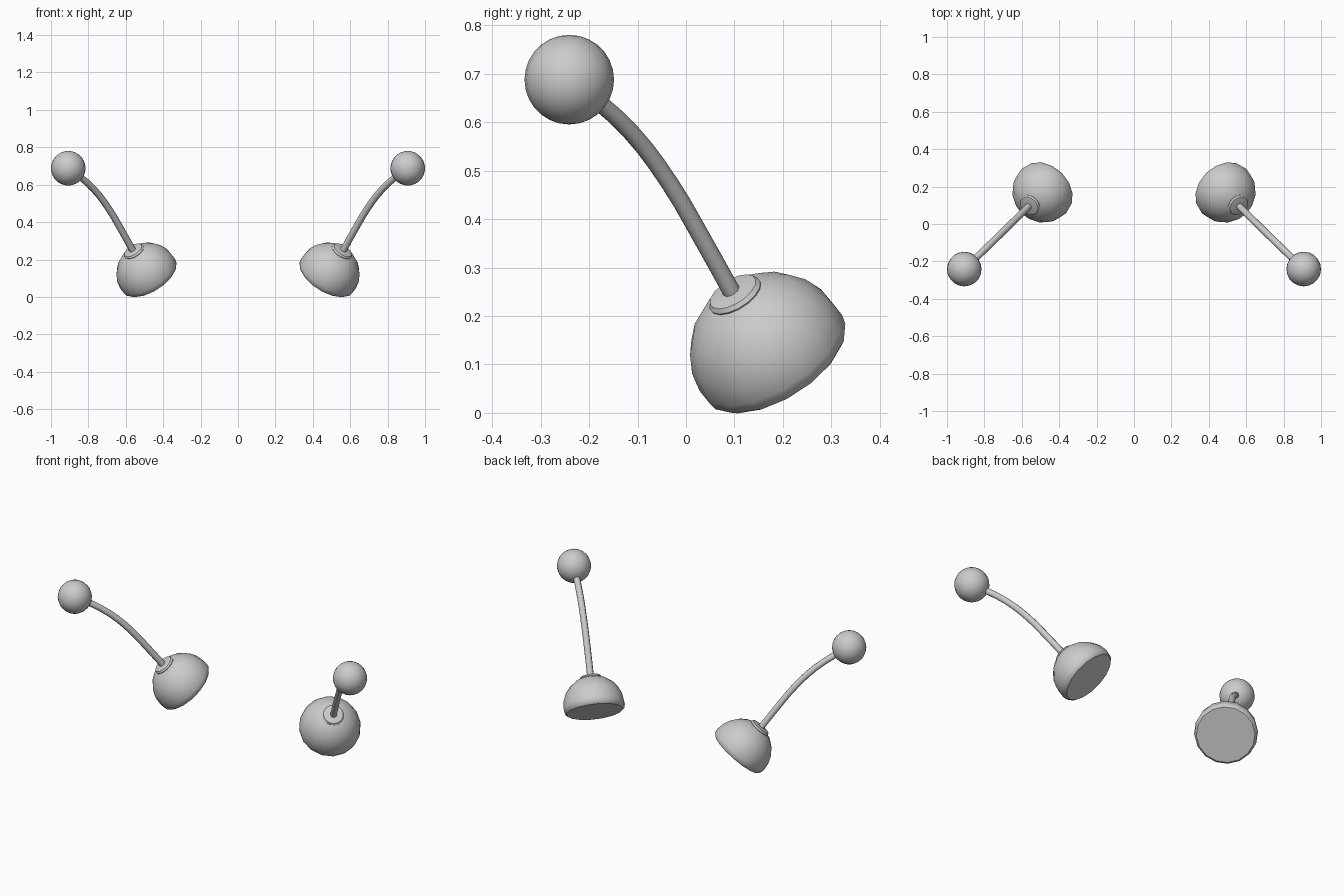
import bpy, bmesh
from math import sin, cos, pi, radians
from mathutils import Vector, Matrix

if "Cube" in bpy.data.objects:
    bpy.data.objects.remove(bpy.data.objects["Cube"])

AXIS = Vector((0.466, -0.466, 0.752)).normalized()   # tilt of each dome
CENTRE = Vector((0.483, 0.175, 0.124))               # sphere centre of right dome
R = 0.168


def finish(obj, angle=40):
    """Smooth shading and a mirrored copy on the left side."""
    bpy.ops.object.select_all(action='DESELECT')
    obj.select_set(True)
    bpy.context.view_layer.objects.active = obj
    bpy.ops.object.shade_smooth_by_angle(angle=radians(angle))
    mod = obj.modifiers.new("mirror", 'MIRROR')
    mod.use_mirror_merge = False


def lathe(name, profile, sides, matrix):
    """Revolve (radius, height) points about local z, closing both ends."""
    bm = bmesh.new()
    rings = [[bm.verts.new((r * cos(2 * pi * i / sides), r * sin(2 * pi * i / sides), h))
              for i in range(sides)] if r > 0 else [bm.verts.new((0, 0, h))]
             for r, h in profile]
    for a, b in zip(rings, rings[1:]):
        for i in range(sides):
            j = (i + 1) % sides
            if len(b) == 1:
                bm.faces.new((a[i], a[j], b[0]))
            else:
                bm.faces.new((a[i], a[j], b[j], b[i]))
    bm.faces.new(rings[0][::-1])
    if len(rings[-1]) > 1:
        bm.faces.new(rings[-1])
    bm.transform(matrix)
    bmesh.ops.recalc_face_normals(bm, faces=bm.faces)
    mesh = bpy.data.meshes.new(name)
    bm.to_mesh(mesh)
    bm.free()
    obj = bpy.data.objects.new(name, mesh)
    bpy.context.collection.objects.link(obj)
    finish(obj)


tilt = Matrix.Translation(CENTRE) @ AXIS.to_track_quat('Z', 'Y').to_matrix().to_4x4()

# Dome with a rounded rim and flat underside
dome = [(0.154, -0.031), (0.164, -0.022)]
dome += [(R * cos(t * pi / 12), R * sin(t * pi / 12)) for t in range(6)] + [(0, R)]
lathe("dome", dome, 16, tilt)

# Collar where the stalk meets the dome
lathe("collar", [(0.056, 0.145), (0.060, 0.159), (0.054, 0.168), (0.036, 0.172)], 16, tilt)

# Curved stalk
path = [(0.558, 0.100, 0.240), (0.623, 0.035, 0.357), (0.692, -0.033, 0.473),
        (0.773, -0.112, 0.578), (0.880, -0.215, 0.672)]
curve = bpy.data.curves.new("stalk", 'CURVE')
curve.dimensions = '3D'
curve.bevel_depth = 0.0185
curve.bevel_resolution = 2
curve.use_fill_caps = True
spline = curve.splines.new('BEZIER')
spline.resolution_u = 3
spline.bezier_points.add(len(path) - 1)
for point, co in zip(spline.bezier_points, path):
    point.co = co
    point.handle_left_type = point.handle_right_type = 'AUTO'
stalk = bpy.data.objects.new("stalk", curve)
bpy.context.collection.objects.link(stalk)
bpy.ops.object.select_all(action='DESELECT')
stalk.select_set(True)
bpy.context.view_layer.objects.active = stalk
bpy.ops.object.convert(target='MESH')
finish(bpy.context.object, 60)

# Ball at the tip
bm = bmesh.new()
bmesh.ops.create_uvsphere(bm, u_segments=20, v_segments=14, radius=0.0925,
                          matrix=Matrix.Translation((0.9075, -0.241, 0.688)))
mesh = bpy.data.meshes.new("tip_ball")
bm.to_mesh(mesh)
bm.free()
ball = bpy.data.objects.new("tip_ball", mesh)
bpy.context.collection.objects.link(ball)
finish(ball)
